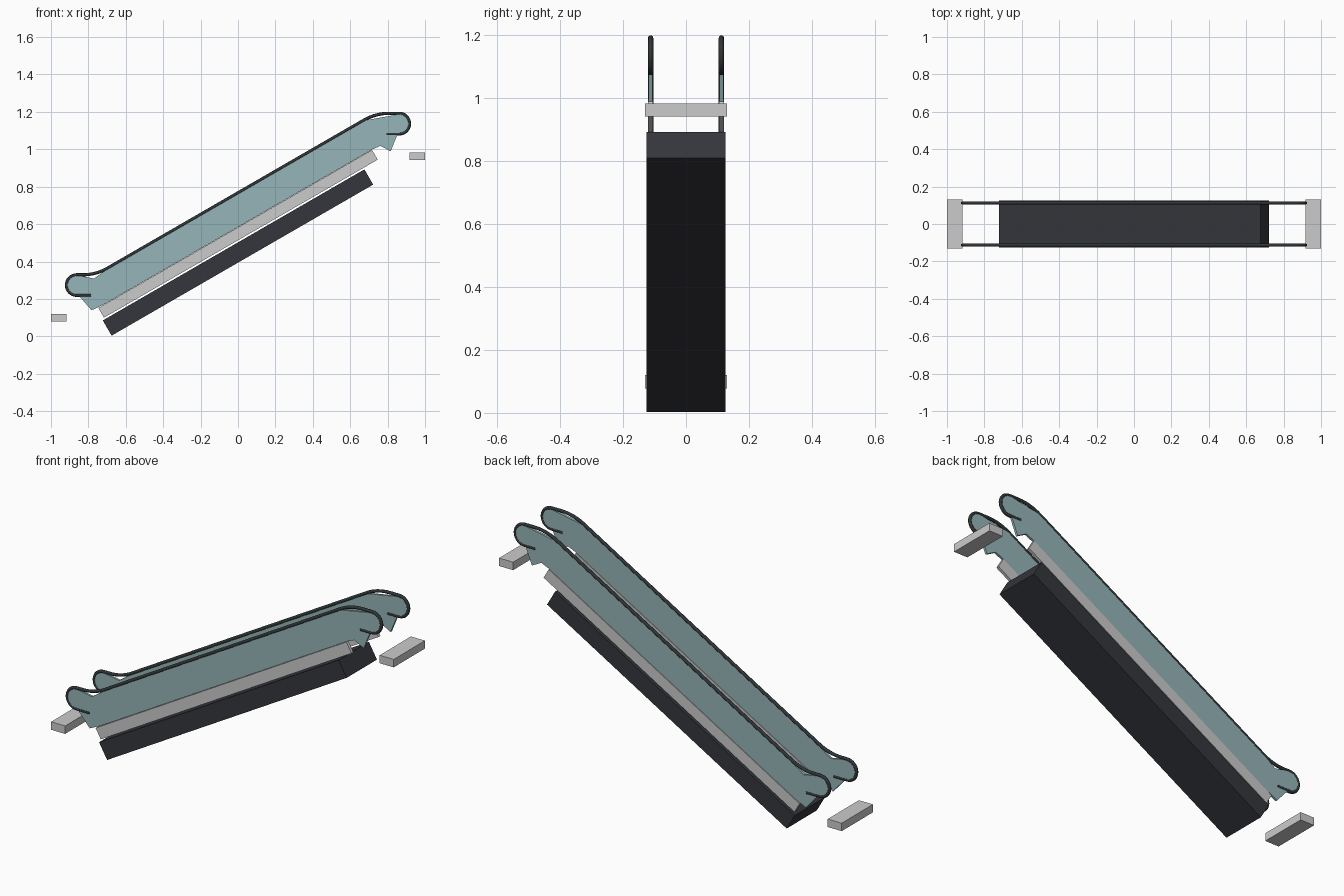
import bpy, bmesh
from math import sin, cos, tan, pi, radians
from mathutils import Vector

if "Cube" in bpy.data.objects:
    bpy.data.objects.remove(bpy.data.objects["Cube"])

SLOPE = radians(30)
SIDE_Y = 0.1125


def material(name, rgb):
    m = bpy.data.materials.new(name)
    m.diffuse_color = (*rgb, 1)
    m.use_nodes = True
    m.node_tree.nodes["Principled BSDF"].inputs["Base Color"].default_value = m.diffuse_color
    return m


DARK = material("dark_metal", (0.035, 0.037, 0.045))
RUBBER = material("black_rubber", (0.03, 0.035, 0.038))
GLASS = material("tinted_glass", (0.30, 0.46, 0.48))


def box(name, center, size, tilt=0.0, mat=None):
    bpy.ops.mesh.primitive_cube_add(size=1, location=center, rotation=(0, -tilt, 0))
    ob = bpy.context.object
    ob.name = name
    ob.scale = size
    if mat:
        ob.data.materials.append(mat)
    return ob


def panel(name, profile, y, thick, mat):
    """Extrude an x-z outline along y."""
    bm = bmesh.new()
    f = bm.faces.new([bm.verts.new((x, y - thick / 2, z)) for x, z in profile])
    r = bmesh.ops.extrude_face_region(bm, geom=[f])
    bmesh.ops.translate(bm, vec=(0, thick, 0),
                        verts=[v for v in r["geom"] if isinstance(v, bmesh.types.BMVert)])
    bmesh.ops.recalc_face_normals(bm, faces=bm.faces)
    me = bpy.data.meshes.new(name)
    bm.to_mesh(me)
    bm.free()
    me.materials.append(mat)
    ob = bpy.data.objects.new(name, me)
    bpy.context.collection.objects.link(ob)
    return ob


def arc(cx, cz, r, a0, a1, n):
    angles = [radians(a0 + (a1 - a0) * i / n) for i in range(n + 1)]
    return [(cx + r * cos(a), cz + r * sin(a)) for a in angles]


def tube(name, path, y, radius, mat):
    cu = bpy.data.curves.new(name, "CURVE")
    cu.dimensions = "3D"
    cu.bevel_depth = radius
    cu.bevel_resolution = 2
    cu.use_fill_caps = True
    sp = cu.splines.new("POLY")
    sp.points.add(len(path) - 1)
    for p, (x, z) in zip(sp.points, path):
        p.co = (x, y, z, 1)
    cu.materials.append(mat)
    ob = bpy.data.objects.new(name, cu)
    bpy.context.collection.objects.link(ob)


# Inclined truss and flat landing plates
box("truss", (0, 0, 0.448), (1.615, 0.252, 0.094), SLOPE, DARK)
box("lower_landing_plate", (-0.959, 0, 0.099), (0.082, 0.26, 0.042))
box("upper_landing_plate", (0.959, 0, 0.963), (0.082, 0.26, 0.042))

# Handrail path: lower return loop, bend, incline, bend, upper return loop
LOW, HIGH, R = (-0.862, 0.274), (0.862, 1.137), 0.055
bend_t = 0.07
bend_r = bend_t / tan(SLOPE / 2)
low_x = (LOW[1] + R - 0.767) / tan(SLOPE)
high_x = (HIGH[1] + R - 0.767) / tan(SLOPE)
rail = [(-0.785, LOW[1] - R)]
rail += arc(*LOW, R, 270, 90, 16)
rail += arc(low_x - bend_t, LOW[1] + R + bend_r, bend_r, -90, -60, 8)
rail += arc(high_x + bend_t, HIGH[1] + R - bend_r, bend_r, 120, 90, 8)
rail += arc(*HIGH, R, 90, -90, 16)
rail += [(0.795, HIGH[1] - R)]

# Glass outline with rounded ends tucked inside the handrail loops
glass = [(-0.72, 0.169), (-0.783, 0.139), (-0.848, 0.214)]
glass += arc(*LOW, 0.053, 260, 90, 10)
glass += [(-0.77, 0.309), (-0.70, 0.358), (0.68, 1.155)]
glass += arc(*HIGH, 0.053, 80, -90, 10)
glass += [(0.853, 1.08), (0.816, 0.989), (0.762, 1.018), (0.72, 1.0)]

# Both balustrades
for side, y in (("front", -SIDE_Y), ("back", SIDE_Y)):
    box(f"{side}_skirt", (0, y, 0.548), (1.69, 0.016, 0.06), SLOPE)
    panel(f"{side}_glass_panel", glass, y, 0.012, GLASS)
    tube(f"{side}_handrail", rail, y, 0.0085, RUBBER)
